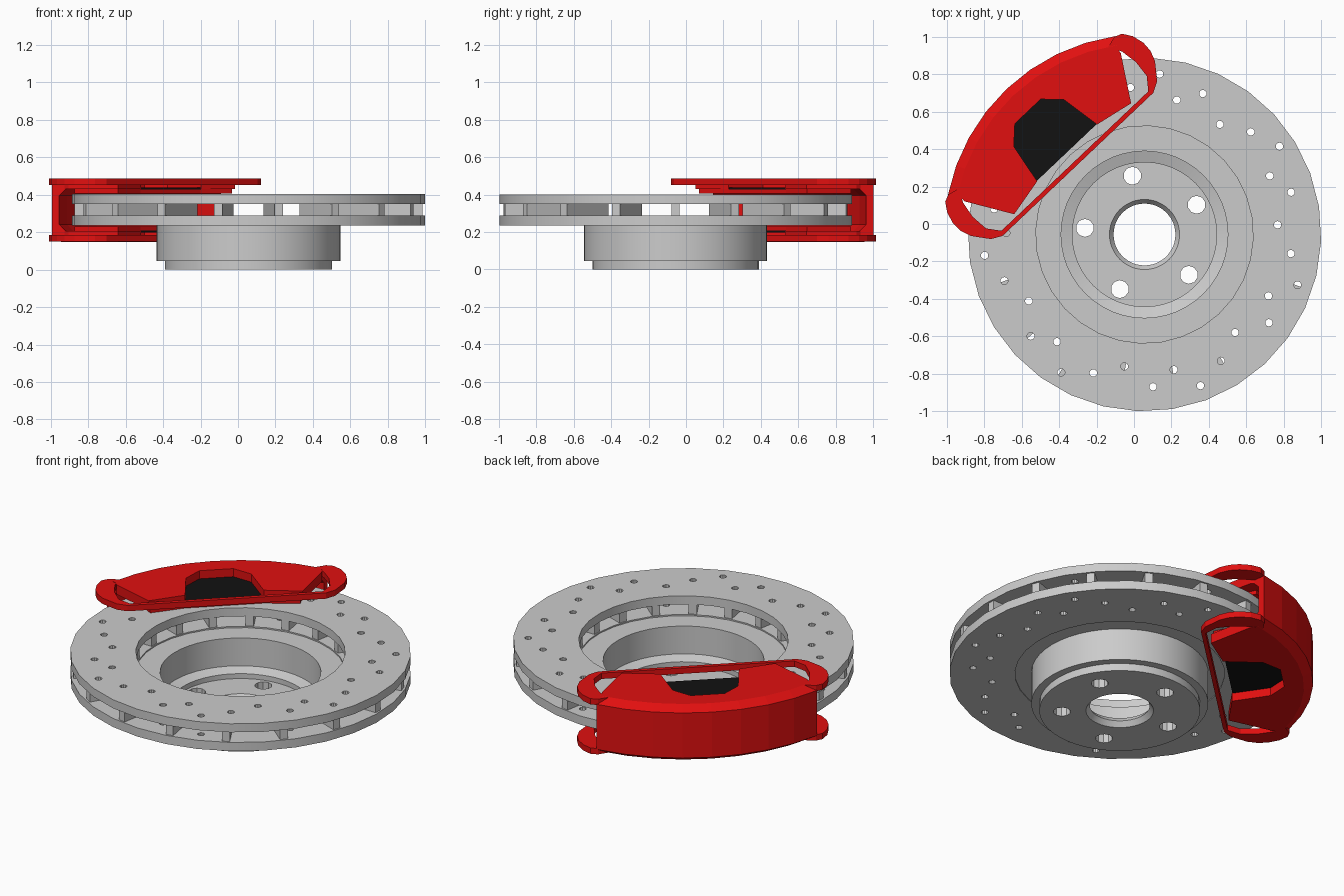
import bpy, bmesh
from math import sin, cos, radians, pi, tau
from mathutils import Matrix

if "Cube" in bpy.data.objects:
    bpy.data.objects.remove(bpy.data.objects["Cube"])

CX, CY = 0.056, -0.056            # disc axis
ZM = 0.3175                       # mid plane of disc and caliper
DISC = Matrix.Translation((CX, CY, 0))
CAL = DISC @ Matrix.Rotation(radians(133.5), 4, 'Z')   # local x = outward


def material(name, col):
    m = bpy.data.materials.new(name)
    m.diffuse_color = col
    m.use_nodes = True
    m.node_tree.nodes["Principled BSDF"].inputs["Base Color"].default_value = m.diffuse_color
    return m


RED = material("red_paint", (0.75, 0.005, 0.005, 1))
BLACK = material("black_pad", (0.006, 0.006, 0.006, 1))


def finish(bm, name, mat=None, matrix=DISC):
    bmesh.ops.recalc_face_normals(bm, faces=bm.faces)
    bm.transform(matrix)
    me = bpy.data.meshes.new(name)
    bm.to_mesh(me)
    bm.free()
    ob = bpy.data.objects.new(name, me)
    bpy.context.collection.objects.link(ob)
    if mat:
        me.materials.append(mat)
    return ob


def activate(ob):
    bpy.ops.object.select_all(action='DESELECT')
    ob.select_set(True)
    bpy.context.view_layer.objects.active = ob


def smooth(ob):
    activate(ob)
    bpy.ops.object.shade_smooth_by_angle(angle=radians(25))


def lathe(name, profile, n, start=0.0, sweep=tau, mat=None, matrix=DISC):
    """Revolve a closed (r, z) profile; partial sweeps get end caps."""
    bm = bmesh.new()
    full = abs(sweep - tau) < 1e-6
    rings = []
    for i in range(n if full else n + 1):
        a = start + sweep * i / n
        rings.append([bm.verts.new((r * cos(a), r * sin(a), z)) for r, z in profile])
    k = len(profile)
    for i in range(n):
        p, q = rings[i], rings[(i + 1) % len(rings)]
        for j in range(k):
            bm.faces.new((p[j], q[j], q[(j + 1) % k], p[(j + 1) % k]))
    if not full:
        bm.faces.new(rings[0])
        bm.faces.new(rings[-1])
    return finish(bm, name, mat, matrix)


def prism(name, pts, z0, z1, mat):
    bm = bmesh.new()
    f = bm.faces.new([bm.verts.new((x, y, z0)) for x, y in pts])
    ext = bmesh.ops.extrude_face_region(bm, geom=[f])
    for v in ext['geom']:
        if isinstance(v, bmesh.types.BMVert):
            v.co.z = z1
    return finish(bm, name, mat, CAL)


def drill(obs, places, z0, z1, sides):
    """Cut round holes (radius, angle, hole radius) through the objects."""
    bm = bmesh.new()
    for r, a, hr in places:
        m = Matrix.Translation((r * cos(a), r * sin(a), (z0 + z1) / 2))
        bmesh.ops.create_cone(bm, cap_ends=True, segments=sides, radius1=hr,
                              radius2=hr, depth=z1 - z0, matrix=m)
    cutter = finish(bm, "hole_cutter")
    cutter.hide_render = True
    for ob in obs:
        mod = ob.modifiers.new("holes", 'BOOLEAN')
        mod.operation, mod.solver, mod.object = 'DIFFERENCE', 'EXACT', cutter
        activate(ob)
        bpy.ops.object.modifier_apply(modifier=mod.name)
    bpy.data.objects.remove(cutter)


# friction plates of the vented disc
off = radians(-2.2)
plates = [lathe(n, [(0.58, a), (0.943, a), (0.943, b), (0.58, b)], 32, off)
          for n, a, b in (("upper_plate", 0.35, 0.402), ("lower_plate", 0.235, 0.288))]
pattern = [(0, 0.86), (8.1, 0.738), (17.1, 0.814), (29, 0.712), (40.6, 0.788)]
drill(plates, [(r, radians(84.6 - d) - g * tau / 7, 0.02)
               for g in range(7) for d, r in pattern], 0.2, 0.45, 10)

# cooling vanes between the plates
bm = bmesh.new()
for i in range(18):
    m = (Matrix.Rotation(radians(-80 + 20 * i), 4, 'Z') @ Matrix.Translation((0.757, 0, 0.319))
         @ Matrix.Diagonal((0.345, 0.045, 0.066, 1)))
    bmesh.ops.create_cube(bm, size=1, matrix=m)
finish(bm, "cooling_vanes")

# hub hat with flange, floor and centre bore
hat = lathe("hub_hat", [(0.187, 0), (0.445, 0), (0.445, 0.045), (0.49, 0.045), (0.49, 0.24),
                        (0.585, 0.24), (0.585, 0.28), (0.445, 0.28), (0.445, 0.11),
                        (0.385, 0.09), (0.385, 0.06), (0.187, 0.06), (0.165, 0.03)], 48)
drill([hat], [(0.32, radians(29.7 + 72 * i), 0.048) for i in range(5)], -0.05, 0.085, 10)
for ob in plates + [hat]:
    smooth(ob)

# caliper bridge: C section swept around the disc rim
half = radians(35.2)
lower = [(1.02, 0.148), (1.07, 0.18)]
inner = [(1.03, 0.24), (0.99, 0.2), (0.94, 0.2), (0.94, 0.148)]
flip = lambda pts: [(r, 2 * ZM - z) for r, z in reversed(pts)]
lathe("caliper_bridge", lower + flip(lower) + flip(inner) + inner, 8, -half, 2 * half, RED, CAL)


def mirrored(pts):
    return pts + [(x, -y) for x, y in reversed(pts)]


# outlines for one side of the caliper, x outward and y along the rim
arc = [(1.0 * cos(half * t / 4), 1.0 * sin(half * t / 4)) for t in range(-4, 5)]
window = [(0.6, 0.22), (0.82, 0.183), (0.905, 0.095)]
cheek = arc + [(0.79, 0.575), (0.557, 0.43)] + mirrored(window) + [(0.557, -0.43), (0.79, -0.575)]
pad = [(0.92, 0.23), (0.82, 0.5), (0.57, 0.42), (0.605, 0.22)]
lining = [(0.915, 0.1), (0.825, 0.19), (0.603, 0.222)]
bracket_out = [(0.86, 0.55), (0.875, 0.61), (0.86, 0.65), (0.81, 0.683), (0.747, 0.7),
               (0.69, 0.698), (0.633, 0.678), (0.546, 0.611), (0.516, 0.555)]
bracket_in = [(0.54, -0.54), (0.605, -0.591), (0.70, -0.6), (0.79, -0.585)]
bracket = mirrored(bracket_out) + [(x, y) for x, y in reversed(bracket_in)] + \
    [(x, -y) for x, y in bracket_in]

# both halves, mirrored through the mid plane
for side, s in (("upper", 1), ("lower", -1)):
    for name, pts, a, b, mat in (("cheek", cheek, 0.112, 0.1695, RED),
                                 ("bracket", bracket, 0.133, 0.1685, RED),
                                 ("pad_backing", mirrored(pad), 0.088, 0.113, RED),
                                 ("pad_lining", mirrored(lining), 0.109, 0.12, BLACK)):
        prism(f"{side}_{name}", pts, ZM + s * a, ZM + s * b, mat)
